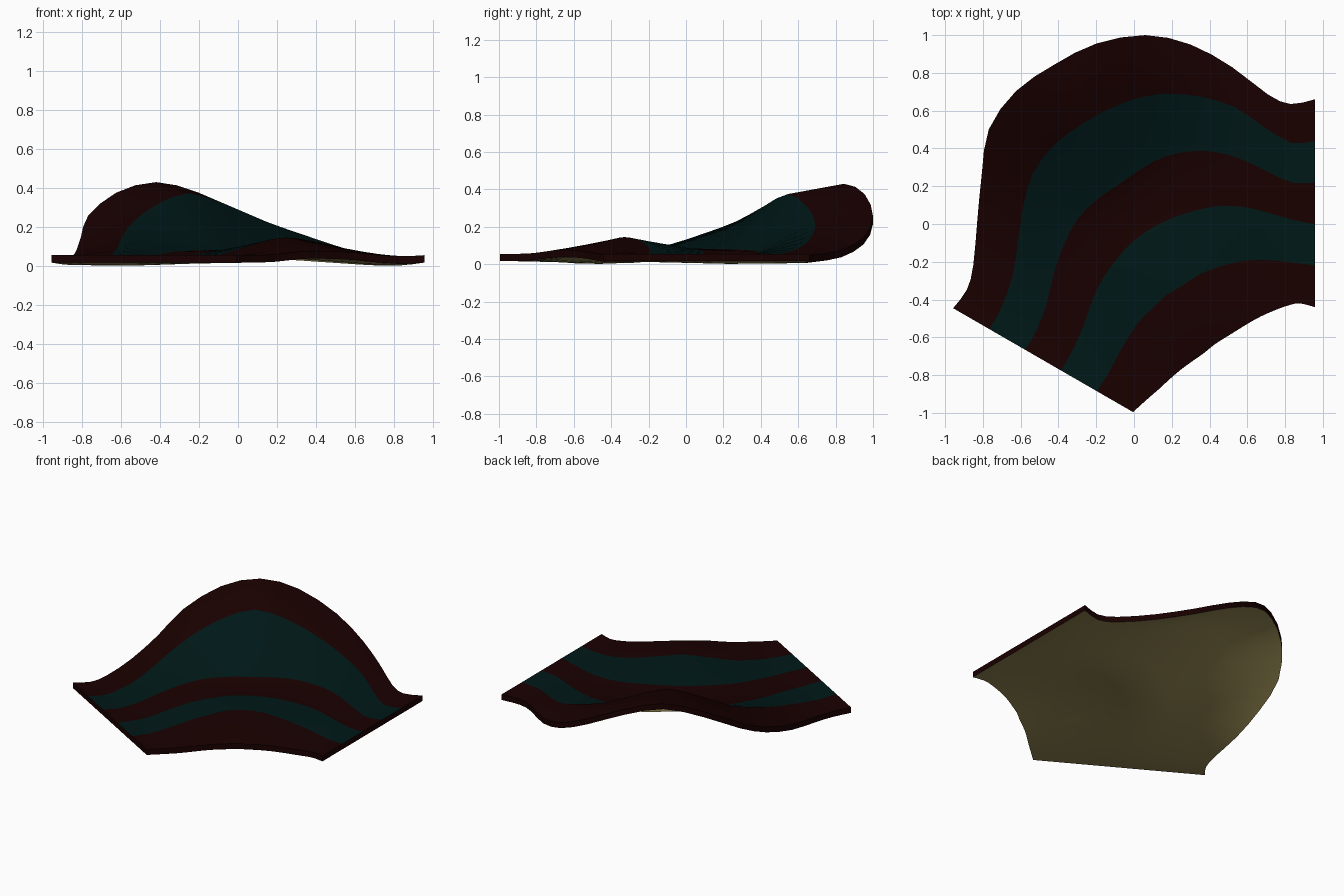
import bpy, bmesh
from mathutils import Vector

if "Cube" in bpy.data.objects:
    bpy.data.objects.remove(bpy.data.objects["Cube"])


def mat(name, rgb):
    m = bpy.data.materials.new(name)
    m.diffuse_color = (*rgb, 1)
    m.use_nodes = True
    m.node_tree.nodes["Principled BSDF"].inputs["Base Color"].default_value = m.diffuse_color
    return m


MATS = [mat("dark maroon", (0.01, 0.0, 0.0)),
        mat("dark teal", (0.0, 0.009, 0.009)),
        mat("olive underside", (0.28, 0.23, 0.08))]
THICK = 0.038
STEPS = 2

# Stripe boundaries, outer to inner, from the axis of the bend to the right end
RAILS = [
    [(-.42, .845, .43), (-.2, .955, .375), (.06, 1.0, .255), (.3, .95, .145),
     (.52, .83, .075), (.71, .685, .05), (.83, .635, .045)],
    [(-.25, .545, .375), (-.05, .645, .31), (.15, .69, .225), (.35, .675, .155),
     (.53, .62, .095), (.68, .52, .057), (.83, .43, .041)],
    [(-.065, .22, .08), (.1, .33, .075), (.25, .378, .07), (.4, .385, .06),
     (.55, .35, .05), (.7, .28, .041), (.84, .218, .041)],
    [(.08, -.03, .085), (.2, .03, .083), (.32, .07, .075), (.45, .095, .065),
     (.58, .09, .055), (.71, .06, .045), (.84, .022, .046)],
    [(.25, -.33, .145), (.34, -.27, .135), (.44, -.23, .115), (.55, -.2, .09),
     (.66, -.19, .07), (.76, -.195, .056), (.86, -.207, .05)],
    [(.43, -.635, .075), (.51, -.585, .073), (.59, -.535, .068), (.67, -.49, .06),
     (.75, -.455, .053), (.82, -.43, .05), (.88, -.42, .05)],
]
# The mirrored left half lies slightly further in than the right half
NUDGE = [
    (.01, .035, .075, .057, .005, -.012),
    (.02, .045, .08, .095, .055, -.01),
    (.05, .06, .075, .065, .04, .0),
    (.015, .035, .05, .055, .05, .025),
    (.015, .03, .03, .035, .03, .02),
    (.03, .05, .065, .075, .08, .064),
]
AXIS = Vector((-.5, .866, 0))
MID = Vector((.2375, -.305, 0))


def mirror(p, dx):
    """Reflect across the diagonal axis of the bend, then nudge along x."""
    d = Vector((p.x, p.y, 0)) - MID
    q = MID + 2 * d.dot(AXIS) * AXIS - d
    return Vector((q.x + dx, q.y, p.z + .08 * dx))


def smooth(pts):
    """Catmull-Rom curve through the points."""
    out = []
    ext = [2 * pts[0] - pts[1]] + pts + [2 * pts[-1] - pts[-2]]
    for a, b, c, d in zip(ext, ext[1:], ext[2:], ext[3:]):
        for k in range(STEPS):
            t = k / STEPS
            out.append(.5 * (2 * b + (c - a) * t + (2 * a - 5 * b + 4 * c - d) * t * t
                             + (3 * b - a - 3 * c + d) * t ** 3))
    return out + [pts[-1]]


rails = []
for i, half in enumerate(RAILS):
    right = [Vector(p) for p in half] + [Vector((.957, .66 - .22 * i, .055))]
    left = [mirror(p, dx) for p, dx in zip(right[1:], NUDGE[i] + (0,))]
    rails.append(smooth(left[::-1] + right))

# Banked track: striped top, plain underside and a thin rim
bm = bmesh.new()
top = [[bm.verts.new(p) for p in r] for r in rails]
low = [[bm.verts.new(p - Vector((0, 0, THICK))) for p in r] for r in rails]
n = len(rails[0])


def quad(vs, m):
    bm.faces.new(vs).material_index = m


for i in range(5):
    for j in range(n - 1):
        quad((top[i][j], top[i + 1][j], top[i + 1][j + 1], top[i][j + 1]), i % 2)
        quad((low[i][j], low[i][j + 1], low[i + 1][j + 1], low[i + 1][j]), 2)
    for j in (0, n - 1):
        quad((top[i][j], top[i + 1][j], low[i + 1][j], low[i][j]), 0)
for i in (0, 5):
    for j in range(n - 1):
        quad((top[i][j], top[i][j + 1], low[i][j + 1], low[i][j]), 0)
bmesh.ops.recalc_face_normals(bm, faces=bm.faces)

me = bpy.data.meshes.new("banked_track")
bm.to_mesh(me)
bm.free()
for m in MATS:
    me.materials.append(m)
ob = bpy.data.objects.new("banked_track", me)
bpy.context.collection.objects.link(ob)
bpy.context.view_layer.objects.active = ob
ob.select_set(True)
bpy.ops.object.shade_smooth_by_angle(angle=0.7)
